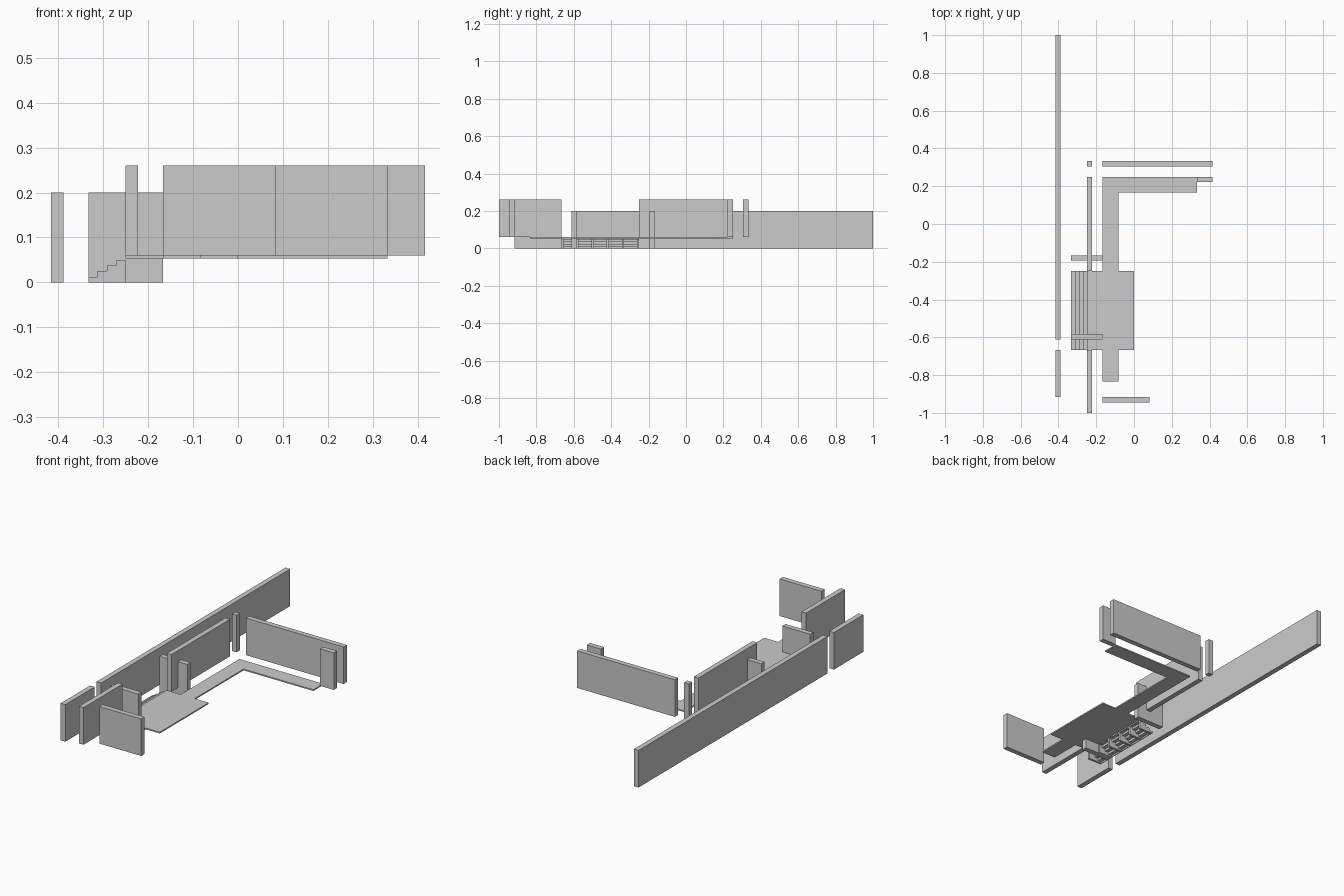
import bpy

if "Cube" in bpy.data.objects:
    bpy.data.objects.remove(bpy.data.objects["Cube"])

T = 1 / 36          # wall thickness
U = 1 / 12          # plan module
Z0, Z1 = 0.06, 0.26  # upper storey wall range


def mesh(name, verts, faces):
    me = bpy.data.meshes.new(name)
    me.from_pydata(verts, [], faces)
    ob = bpy.data.objects.new(name, me)
    bpy.context.collection.objects.link(ob)
    return ob


def prism(name, pts, lo, hi, axis):
    """Extrude a counter-clockwise outline along z (plan) or y (side profile)."""
    n = len(pts)
    if axis == 'z':
        verts = [(a, b, h) for h in (lo, hi) for a, b in pts]
    else:
        verts = [(a, h, b) for h in (hi, lo) for a, b in pts]
    faces = [list(range(n))[::-1], list(range(n, 2 * n))]
    faces += [(i, (i + 1) % n, n + (i + 1) % n, n + i) for i in range(n)]
    return mesh(name, verts, faces)


def box(name, x0, x1, y0, y1, z0, z1):
    return prism(name, [(x0, y0), (x1, y0), (x1, y1), (x0, y1)], z0, z1, 'z')


# Ground-level boundary wall, with a gap
box("boundary_wall_long", -5 * U, -5 * U + T, -0.611, 1, 0, 0.2)
box("boundary_wall_short", -5 * U, -5 * U + T, -11 * U, -8 * U, 0, 0.2)

# Walls flanking the stairs
box("stair_wall_front", -4 * U, -2 * U, -0.611, -0.611 + T, 0, 0.2)
box("stair_wall_back", -4 * U, -2 * U, -0.194, -0.194 + T, 0, 0.2)

# Raised walls along the left side
for name, y0, y1 in (("left_wall_front", -1, -8 * U),
                     ("left_wall_middle", -3 * U, 3 * U),
                     ("left_pillar", 4 * U - T, 4 * U)):
    box(name, -3 * U, -3 * U + T, y0, y1, Z0, Z1)

# Raised end walls
box("back_wall", -2 * U, 5 * U, 4 * U - T, 4 * U, Z0, Z1)
box("right_end_wall", 4 * U, 5 * U, 3 * U - T, 3 * U, Z0, Z1)
box("front_wall", -2 * U, U, -11 * U - T, -11 * U, Z0, Z1)

# Walkway slab: corridor, landing and rear arm in one outline
plan = [(-2, -10), (-1, -10), (-1, -8), (0, -8), (0, -3), (-1, -3), (-1, 2),
        (4, 2), (4, 3), (-2, 3), (-2, -3), (-3, -3), (-3, -8), (-2, -8)]
prism("walkway_floor", [(x * U, y * U) for x, y in plan], 0.053, Z0, 'z')

# Stairs: hollow stepped shell carried by stringers
RUN, RISE, SHELL = U / 4, 0.0125, 0.004
X, END = -4 * U, -3 * U
upper, lower = [], []
for i in range(4):
    x, z = X + i * RUN, (i + 1) * RISE
    upper += [(x, z - RISE), (x, z)]
    lower += [(x + SHELL, max(0, z - RISE - SHELL)), (x + SHELL, z - SHELL)]
top, low_end = (END, 4 * RISE), (END, 4 * RISE - SHELL)
prism("stair_shell", lower + [low_end, top] + upper[::-1], -8 * U, -3 * U, 'y')
outline = [(X, 0), (END, 0), top] + upper[:0:-1]
w = 0.012
for i in range(6):
    y = -8 * U + i * (5 * U - w) / 5
    prism("stair_stringer", outline, y, y + w, 'y')
